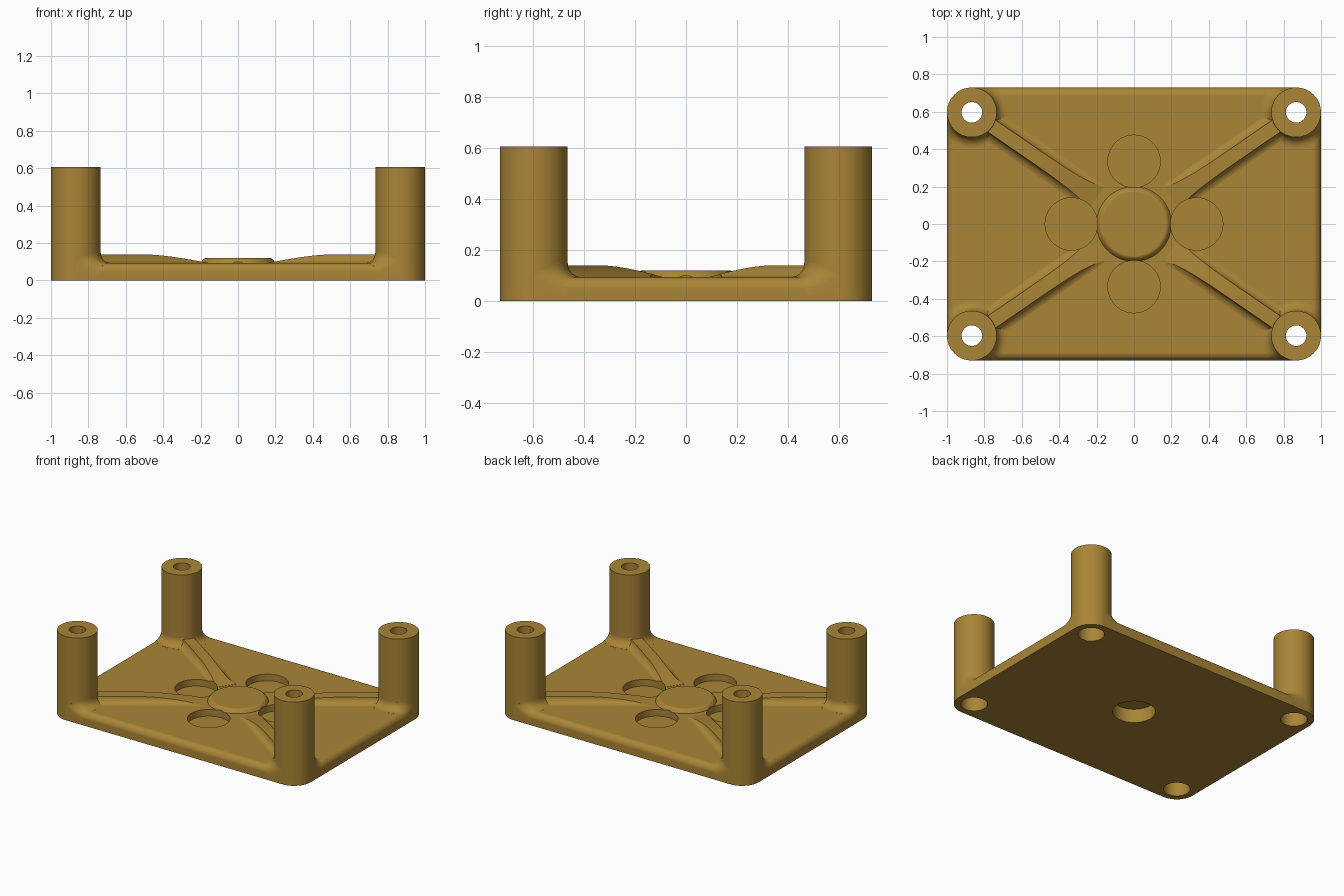
import bpy, bmesh, math
from math import sin, cos, pi, sqrt, radians

if "Cube" in bpy.data.objects:
    bpy.data.objects.remove(bpy.data.objects["Cube"])

HX, HY = 1.0, 0.73        # plate half size
T, EDGE = 0.093, 0.045    # plate thickness, top edge rounding
PR, PH = 0.133, 0.605     # post radius and height
CX, CY = HX - PR, HY - PR # post centres
CORNERS = [(1, 1), (-1, 1), (-1, -1), (1, -1)]

brass = bpy.data.materials.new("ochre")
brass.diffuse_color = (0.40, 0.235, 0.037, 1)
brass.use_nodes = True
brass.node_tree.nodes["Principled BSDF"].inputs["Base Color"].default_value = brass.diffuse_color


def loft(name, rings, closed=False):
    """Skin equal-length point loops; cap the ends or close into a tube."""
    bm = bmesh.new()
    vs = [[bm.verts.new(p) for p in ring] for ring in rings]
    n = len(vs[0])
    pairs = list(zip(vs, vs[1:]))
    if closed:
        pairs.append((vs[-1], vs[0]))
    else:
        bm.faces.new(vs[0])
        bm.faces.new(vs[-1])
    for a, b in pairs:
        for i in range(n):
            j = (i + 1) % n
            bm.faces.new((a[i], a[j], b[j], b[i]))
    bmesh.ops.recalc_face_normals(bm, faces=bm.faces)
    me = bpy.data.meshes.new(name)
    bm.to_mesh(me)
    bm.free()
    ob = bpy.data.objects.new(name, me)
    bpy.context.collection.objects.link(ob)
    me.materials.append(brass)
    return ob


def circle(x, y, r, z, n=64):
    return [(x + r * cos(2 * pi * i / n), y + r * sin(2 * pi * i / n), z) for i in range(n)]


def lathe(name, x, y, profile, closed=False):
    return loft(name, [circle(x, y, r, z) for r, z in profile], closed)


def boolean(target, tool, op):
    m = target.modifiers.new("bool", 'BOOLEAN')
    m.operation, m.object, m.solver = op, tool, 'EXACT'
    bpy.context.view_layer.objects.active = target
    bpy.ops.object.modifier_apply(modifier=m.name)
    bpy.data.objects.remove(tool)


def smooth(ob):
    bpy.ops.object.select_all(action='DESELECT')
    ob.select_set(True)
    bpy.context.view_layer.objects.active = ob
    bpy.ops.object.shade_smooth_by_angle(angle=radians(30))


def outline(inset, z, n=16):
    pts = []
    for k, (sx, sy) in enumerate(CORNERS):
        for i in range(n + 1):
            a = (k + i / n) * pi / 2
            pts.append((sx * CX + (PR - inset) * cos(a), sy * CY + (PR - inset) * sin(a), z))
    return pts


# base plate with rounded top edge
rings = [outline(0, 0)]
for i in range(9):
    a = i / 8 * pi / 2
    rings.append(outline(EDGE * (1 - cos(a)), T - EDGE + EDGE * sin(a)))
plate = loft("base_plate", rings)

# low central boss
boss = lathe("boss", 0, 0, [(0.2, 0.06), (0.2, T), (0.195, 0.1), (0.188, 0.11),
                            (0.18, 0.117), (0.17, 0.12)])
boolean(plate, boss, 'UNION')

# diagonal ribs, fading out toward the centre, with filleted sides
RF, RW, RH = 0.05, 0.038, 0.047
length = math.hypot(CX, CY)
for sx, sy in CORNERS:
    dx, dy = sx * CX / length, sy * CY / length
    sections = []
    for k in range(19):
        s = 0.245 + (0.67 - 0.245) * k / 17 if k < 18 else 0.95
        t = min(1, (s - 0.232) / (0.67 - 0.232))
        h = max(0.002, RH * sin(t * pi / 2))
        p0 = math.asin((RF - h) / RF)
        half = [(RW + RF, 0.05)]
        for i in range(8):
            p = pi / 2 + (p0 - pi / 2) * i / 7
            half.append((RW + RF * (1 - cos(p)), T - 0.0005 + RF * (1 - sin(p))))
        loop = half + [(-w, z) for w, z in reversed(half)]
        sections.append([(dx * s - dy * w, dy * s + dx * w, z) for w, z in loop])
    boolean(plate, loft("rib", sections), 'UNION')

# round pockets in the top, blind bore underneath, openings for the posts
for x, y in [(0.335, 0), (-0.335, 0), (0, 0.335), (0, -0.335)]:
    boolean(plate, lathe("pocket", x, y, [(0.14, 0.045), (0.14, 0.3)]), 'DIFFERENCE')
boolean(plate, lathe("bore", 0, 0, [(0.14, -0.1), (0.14, 0.1)]), 'DIFFERENCE')
for sx, sy in CORNERS:
    boolean(plate, lathe("opening", sx * CX, sy * CY, [(0.12, -0.1), (0.12, 0.3)]), 'DIFFERENCE')
smooth(plate)
plate.modifiers.new("flat_normals", 'WEIGHTED_NORMAL').keep_sharp = True

# hollow corner posts with a wider bore from below, plus blended feet
PF = 0.055
for sx, sy in CORNERS:
    post = lathe("corner_post", sx * CX, sy * CY,
                 [(PR, 0), (PR, PH), (0.055, PH), (0.055, 0.45), (0.087, 0.45), (0.087, 0)], True)
    smooth(post)
    sections = []
    for k in range(55):
        a = radians(-90 + 5 * k)          # 45 degrees points to the plate centre
        edge = max(-cos(a), -sin(a), 1e-6)
        r_out = min(PR + PF, PR / edge)
        radii = [0.125] + [PR + (r_out - PR + 1e-4) * (i / 10) ** 1.6 for i in range(11)]
        loop = [(r_out, 0.02), (0.125, 0.02)]
        for r in radii:
            d = max(0, min(EDGE, min(r * cos(a), r * sin(a)) + PR))
            drop = EDGE - sqrt(max(0, EDGE ** 2 - (EDGE - d) ** 2))
            g = max(0, min(PF, PF - (r - PR)))
            loop.append((r, T + 0.0003 - drop + PF - sqrt(max(0, PF ** 2 - g ** 2))))
        sections.append([(sx * (CX - r * cos(a)), sy * (CY - r * sin(a)), z) for r, z in loop])
    smooth(loft("post_foot", sections))
